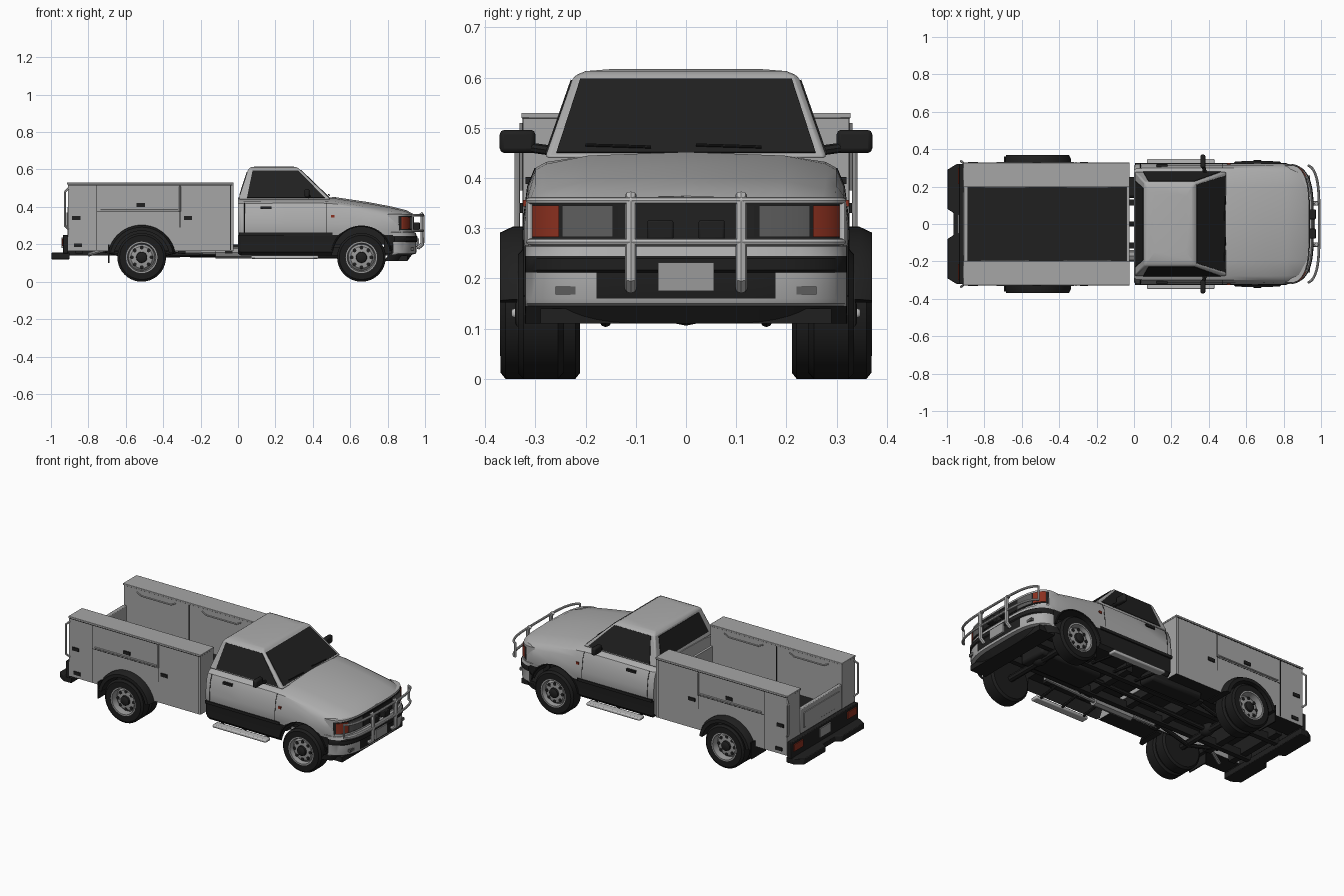
import bpy, bmesh, math
from mathutils import Vector

if "Cube" in bpy.data.objects:
    bpy.data.objects.remove(bpy.data.objects["Cube"])

def material(name, c):
    m = bpy.data.materials.new(name)
    m.diffuse_color = (*c, 1)
    m.use_nodes = True
    m.node_tree.nodes["Principled BSDF"].inputs["Base Color"].default_value = m.diffuse_color
    return m

BODY = material("cab_paint", (.42, .42, .42))
UTIL = material("utility_gray", (.38, .38, .38))
TRIM = material("black_trim", (.014, .014, .014))
GLASS = material("dark_glass", (.015, .015, .015))
TYRE = material("tyre_rubber", (.012, .012, .012))
RIM = material("wheel_steel", (.32, .32, .32))
TUBE = material("bright_tube", (.50, .50, .50))
RED = material("red_lens", (.26, .03, .014))
LAMP = material("lamp_glass", (.11, .11, .11))

def smooth(o):
    bpy.ops.object.select_all(action='DESELECT')
    o.select_set(True)
    bpy.context.view_layer.objects.active = o
    bpy.ops.object.shade_smooth_by_angle(angle=math.radians(32))

def finish(name, bm, mats, rule=None, bevel=0):
    bmesh.ops.recalc_face_normals(bm, faces=bm.faces)
    bm.normal_update()
    if rule:
        for f in bm.faces:
            f.material_index = rule(f.calc_center_median(), f.normal)
    me = bpy.data.meshes.new(name)
    bm.to_mesh(me)
    bm.free()
    for m in mats:
        me.materials.append(m)
    o = bpy.data.objects.new(name, me)
    bpy.context.collection.objects.link(o)
    smooth(o)
    if bevel:
        b = o.modifiers.new("bevel", 'BEVEL')
        b.width, b.segments, b.limit_method = bevel, 2, 'ANGLE'
        bpy.ops.object.modifier_apply(modifier=b.name)
    return o

def loft(name, rings, mats, rule=None, bevel=0, closed=True, caps=True):
    bm = bmesh.new()
    R = [[bm.verts.new(p) for p in r] for r in rings]
    n = len(R[0])
    for a, b in zip(R, R[1:]):
        for i in range(n if closed else n - 1):
            j = (i + 1) % n
            bm.faces.new((a[i], a[j], b[j], b[i]))
    if caps:
        bm.faces.new(R[0])
        bm.faces.new(R[-1])
    return finish(name, bm, mats, rule, bevel)

def box(name, x0, x1, y0, y1, z0, z1, mat, bevel=0):
    rings = [[(x0, y0, z), (x1, y0, z), (x1, y1, z), (x0, y1, z)] for z in (z0, z1)]
    return loft(name, rings, [mat], bevel=bevel)

def tube(name, pts, r, mat, cyclic=False):
    cu = bpy.data.curves.new(name, 'CURVE')
    cu.dimensions, cu.bevel_depth, cu.bevel_resolution, cu.use_fill_caps = '3D', r, 2, True
    sp = cu.splines.new('POLY')
    sp.points.add(len(pts) - 1)
    for p, q in zip(sp.points, pts):
        p.co = (*q, 1)
    sp.use_cyclic_u = cyclic
    cu.materials.append(mat)
    o = bpy.data.objects.new(name, cu)
    bpy.context.collection.objects.link(o)
    bpy.ops.object.select_all(action='DESELECT')
    o.select_set(True)
    bpy.context.view_layer.objects.active = o
    bpy.ops.object.convert(target='MESH')
    smooth(bpy.context.view_layer.objects.active)

def lathe(name, x, y, z, prof, mats, s=1, seg=40, rule=None):
    rings = [[(x + max(r, .0005) * math.cos(k * math.tau / seg), y + s * d,
               z + max(r, .0005) * math.sin(k * math.tau / seg)) for k in range(seg)] for r, d in prof]
    return loft(name, rings, mats, rule)

def cut_arch(o, x, z, r, mats, depth):
    for s in (1, -1):
        c = lathe("arch_cutter", x, 0, z, [(r, depth), (r, .5)], mats, s, 48, lambda c, n: 1)
        c.hide_render = True
        m = o.modifiers.new("arch", 'BOOLEAN')
        m.operation, m.object, m.solver = 'DIFFERENCE', c, 'EXACT'
        bpy.context.view_layer.objects.active = o
        bpy.ops.object.modifier_apply(modifier=m.name)
        bpy.data.objects.remove(c)
    smooth(o)

def bow(y, back, depth, half):
    return back + depth * math.sqrt(max(0, 1 - (abs(y) / half) ** 4))

def nose(y):
    return bow(y, .84, .095, .315)

# lower cab and bonnet
rings = []
for x, w, zb, zs, zt in [(0, .312, .15, .43, .45), (.015, .322, .14, .43, .45), (.25, .324, .14, .432, .45),
                         (.45, .324, .14, .432, .45), (.52, .324, .14, .428, .452), (.7, .324, .14, .398, .425),
                         (.82, .322, .16, .378, .402), (.9, .317, .2, .363, .382), (.935, .312, .22, .35, .364)]:
    zc = max(zb + .005, .2)
    half = [(0, zc), (w * .84, zc), (w * .92, zb), (w * .98, zb + .02), (w * .985, .25), (w, .27), (w, .31),
            (w * .972, .31 + (zs - .31) * .6), (w * .925, zs - .012), (w * .86, zs),
            (w * .6, zs + (zt - zs) * .7), (0, zt)]
    ring = half + [(-y, z) for y, z in reversed(half[1:-1])]
    rings.append([(x if x < .8 else .8 + (x - .8) * (nose(y) - .8) / .135, y, z) for y, z in ring])
cab = loft("cab_body", rings, [BODY, TRIM], lambda c, n: int(abs(n.x) < .7 and (c.z < .25 or n.z < -.6)))
cut_arch(cab, .66, .14, .157, [BODY, TRIM], .19)

# greenhouse and its windows
def level(z, x0, x1, y):
    return [(x0, -y, z), (x1, -y, z), (x1, y, z), (x0, y, z)]
LOW, TOP = level(.44, .002, .497, .281), level(.603, .055, .328, .224)
loft("cab_roof", [LOW, TOP, level(.613, .07, .312, .2), level(.617, .11, .28, .15)], [BODY], bevel=.008)

def window(name, i, j, u0, u1, v0, v1):
    a, b, c, d = [Vector(p) for p in (LOW[i], LOW[j], TOP[j], TOP[i])]
    n = (b - a).cross(d - a).normalized()
    P = lambda u, v: a.lerp(b, u).lerp(d.lerp(c, u), v)
    q = [P(u0, v0), P(u1, v0), P(u1, v1), P(u0, v1)]
    loft(name, [[p + n * h for p in q] for h in (-.003, .003)], [GLASS])
window("side_window_right", 0, 1, .09, .95, .05, .95)
window("windscreen", 1, 2, .035, .965, .06, .96)
window("side_window_left", 2, 3, .05, .91, .05, .95)
window("rear_window", 3, 0, .08, .92, .15, .9)
for y in (-.13, .09):
    tube("wiper", [(.49, y + .06, .462), (.483, y - .07, .466)], .003, TRIM)

# front lamps and grille, following the bowed nose
def strip(name, y0, y1, z0, z1, off, mat, depth=.009):
    t0, t1 = math.asin(y0 / .315), math.asin(y1 / .315)
    rs = []
    for k in range(17):
        y = .315 * math.sin(t0 + (t1 - t0) * k / 16)
        x = nose(y) + off
        rs.append([(x, y, z0), (x, y, z1), (x - depth, y, z1), (x - depth, y, z0)])
    loft(name, rs, [mat])
strip("nose_panel", -.314, .314, .25, .361, .001, BODY, .05)
strip("lamp_recess", -.311, .311, .277, .350, .004, TRIM)
strip("grille", -.135, .135, .284, .344, .006, GLASS)
for s in (1, -1):
    strip("headlamp", *sorted((s * .145, s * .247)), .283, .345, .007, LAMP)
    strip("indicator", *sorted((s * .253, s * .306)), .283, .345, .008, RED)
    box("spot_lamp", .935, .972, s * .025, s * .077, .278, .316, TRIM, .004)

# front bumper shell
prof = [(.11, -.05), (.145, -.025), (.15, -.004), (.16, 0), (.212, 0), (.217, .006), (.24, .006),
        (.245, 0), (.264, -.006), (.268, -.06)]
rings = []
for k in range(33):
    y = .321 * math.sin(math.pi * (k / 32 - .5))
    rings.append([(bow(y, .83, .125, .321) + d, y, z) for z, d in prof])
loft("front_bumper", rings, [BODY, TRIM],
     lambda c, n: int(c.z < .146 or .212 < c.z < .244 or (c.z > .157 and c.z < .212 and abs(c.y) < .165)),
     closed=False, caps=False)
box("number_plate", .956, .968, -.056, .056, .175, .232, RIM)
box("front_skid", .8, .905, -.29, .29, .11, .14, TRIM)

# bull bar
arc = [.312 * math.sin(math.pi * (k / 24 - .5)) for k in range(25)]
hoop = lambda z, ys: [(bow(y, .925, .065, .313), y, z) for y in ys]
tube("bull_bar_hoop", hoop(.355, arc) + hoop(.273, arc[::-1]), .007, TUBE, True)

for s in (1, -1):
    tube("bull_bar_upright", [(.96, s * .11, .18), (.985, s * .11, .2), (.987, s * .11, .35), (.975, s * .11, .366)], .0118, TUBE)
    box("fog_lamp", .925, .94, s * .215, s * .26, .168, .184, LAMP)
    # mirror, door furniture and step
    box("mirror", .355, .382, s * .3, s * .371, .45, .496, TRIM, .009)
    tube("mirror_arm", [(.38, s * .27, .455), (.37, s * .32, .462)], .01, TRIM)
    for x in (.035, .475):
        tube("door_seam", [(x, s * .32, .255), (x, s * .324, .275), (x, s * .324, .31), (x, s * .315, .383), (x, s * .3, .42)], .0016, TRIM)
    box("door_handle", .12, .18, s * .305, s * .32, .388, .402, TRIM)
    box("side_marker", .498, .515, s * .31, s * .325, .343, .356, RED)
    box("sill_strip", .005, .505, s * .31, s * .327, .245, .262, TRIM)
    box("side_step", .07, .43, s * .3, s * .348, .122, .14, TUBE, .006)
    for x in (.1, .25, .4):
        tube("step_bracket", [(x, s * .12, .16), (x, s * .32, .13)], .008, TRIM)
    # wheel arch lips
    tube("front_arch_lip", [(.66 + .158 * math.cos(a), s * .32, .14 + .158 * math.sin(a))
                            for a in [math.pi * (.05 + .9 * k / 24) for k in range(25)]], .005, TRIM)
    rs = []
    for k in range(21):
        a = math.pi * (.06 + .88 * k / 20)
        rs.append([(-.515 + r * math.cos(a), s * y, .125 + .98 * r * math.sin(a))
                   for r, y in ((.15, .21), (.182, .21), (.182, .345), (.17, .37), (.15, .37))])
    loft("rear_fender", rs, [TRIM])
    box("mud_flap", -.695, -.688, s * .22, s * .36, .1, .2, TRIM)

# wheels: single in front, dual at the rear
def tyre(name, x, y, w, s):
    h = w / 2
    lathe(name, x, y, .13, [(.08, -h), (.118, -h), (.13, -h * .75), (.13, h * .75), (.118, h), (.082, h), (.08, -h * .6)], [TYRE], s)
for s in (1, -1):
    for x, y, w, dish in ((.66, .289, .092, .032), (-.515, .331, .076, .012)):
        h = w / 2
        tyre("tyre", x, s * y, w, s)
        lathe("rim", x, s * y, .13, [(.08, -.01), (.084, h + .001), (.076, h + .001), (.07, dish - .012), (.058, dish), (.032, dish + .003), (0, dish + .003)], [RIM], s)
        lathe("hub", x, s * y, .13, [(.03, dish), (.028, dish + .014), (.018, dish + .02), (0, dish + .02)], [TRIM], s, 20)
        for k in range(8):
            a = k * math.tau / 8
            lathe("rim_hole", x + .052 * math.cos(a), s * y, .13 + .052 * math.sin(a), [(.01, dish - .01), (.01, dish + .003)], [TRIM], s, 10)
    tyre("inner_rear_tyre", -.515, s * .249, .076, s)

# utility bed: side lockers, floor, tailgate
for s in (1, -1):
    ys = sorted((s * .2, s * .325))
    b = loft("side_locker", [[(x, ys[0], .165), (x, ys[1], .165), (x, ys[1], .52), (x, ys[0], .52)] for x in (-.91, -.025)],
             [UTIL, TRIM], lambda c, n: int(n.z < -.5))
    cut_arch(b, -.515, .13, .165, [UTIL, TRIM], .206)
    box("locker_lid", -.914, -.023, s * .197, s * .328, .519, .53, UTIL, .002)
    box("lid_shadow_seam", -.905, -.03, s * .31, s * .3258, .515, .519, TRIM)
    for x, z0, z1 in ((-.755, .17, .515), (-.31, .29, .515), (-.04, .17, .515)):
        box("locker_seam", x - .0015, x + .0015, s * .31, s * .326, z0, z1, TRIM)
    box("locker_seam_low", -.755, -.31, s * .31, s * .326, .372, .375, TRIM)
    tube("locker_rail", [(-.735, s * .327, .385), (-.32, s * .327, .385)], .005, UTIL)
    tube("locker_post", [(-.31, s * .327, .375), (-.31, s * .327, .51)], .005, UTIL)
    for x, z in ((-.865, .34), (-.52, .41), (-.268, .34), (-.855, .195)):
        box("locker_latch", x - .022, x + .022, s * .32, s * .331, z - .01, z + .01, TRIM)
    box("inner_seam", -.472, -.468, s * .199, s * .21, .28, .515, TRIM)
    for x in (-.69, -.25):
        tube("inner_grip", [(x - .13, s * .198, .5), (x - .1, s * .196, .485), (x + .1, s * .196, .485), (x + .13, s * .198, .5)], .004, UTIL)
    tube("grab_rail", [(-.905, s * .32, .5), (-.925, s * .336, .48), (-.925, s * .336, .3), (-.905, s * .32, .28)], .006, TUBE)
    box("tail_lamp", -.942, -.93, s * .215, s * .3, .19, .232, RED)
box("bed_floor", -.91, -.025, -.2, .2, .235, .26, TRIM)
box("headboard", -.04, -.025, -.2, .2, .2, .4, UTIL)
box("tailgate", -.912, -.888, -.2, .2, .25, .4, UTIL, .004)
box("tailgate_panel", -.916, -.91, -.17, .17, .28, .37, UTIL, .002)

# rear bumper with a notched step
box("tail_panel", -.936, -.908, -.322, .322, .15, .25, TRIM, .004)
box("rear_plate", -.943, -.93, -.05, .05, .18, .235, RIM)
plan = [(-.9, -.32), (-.95, -.32), (-.998, -.29), (-.998, -.08), (-.965, -.06), (-.965, .06), (-.998, .08),
        (-.998, .29), (-.95, .32), (-.9, .32)]
loft("rear_bumper", [[(x, y, z) for x, y in plan] for z in (.12, .155)], [TRIM], bevel=.004)

# chassis and running gear
for s in (1, -1):
    box("frame_rail", -.93, .86, s * .1, s * .13, .14, .185, TRIM)
    tube("leaf_spring", [(-.72, s * .16, .17), (-.515, s * .16, .115), (-.31, s * .16, .17)], .012, TRIM)
for x in (-.85, -.68, -.3, -.05, .2, .45, .8):
    box("cross_member", x - .02, x + .02, -.2, .2, .15, .235, TRIM)
for x in (-.515, .66):
    tube("axle", [(x, -.3, .13), (x, .3, .13)], .02, TRIM)
    lathe("differential", x, 0, .142, [(.015, -.05), (.03, -.03), (.036, 0), (.03, .03), (.015, .05)], [TRIM], 1, 20)
tube("drive_shaft", [(-.5, 0, .14), (.3, 0, .16)], .014, TRIM)
box("engine_sump", .3, .72, -.09, .09, .125, .2, TRIM, .015)
tube("muffler", [(-.12, -.17, .155), (.14, -.17, .155)], .03, RIM)
tube("exhaust_pipe", [(.5, -.15, .15), (.1, -.17, .15), (-.3, -.17, .16), (-.45, -.15, .2), (-.65, -.17, .19), (-.8, -.24, .145)], .011, RIM)
box("fuel_tank", -.27, .08, .14, .25, .13, .2, TRIM, .015)
